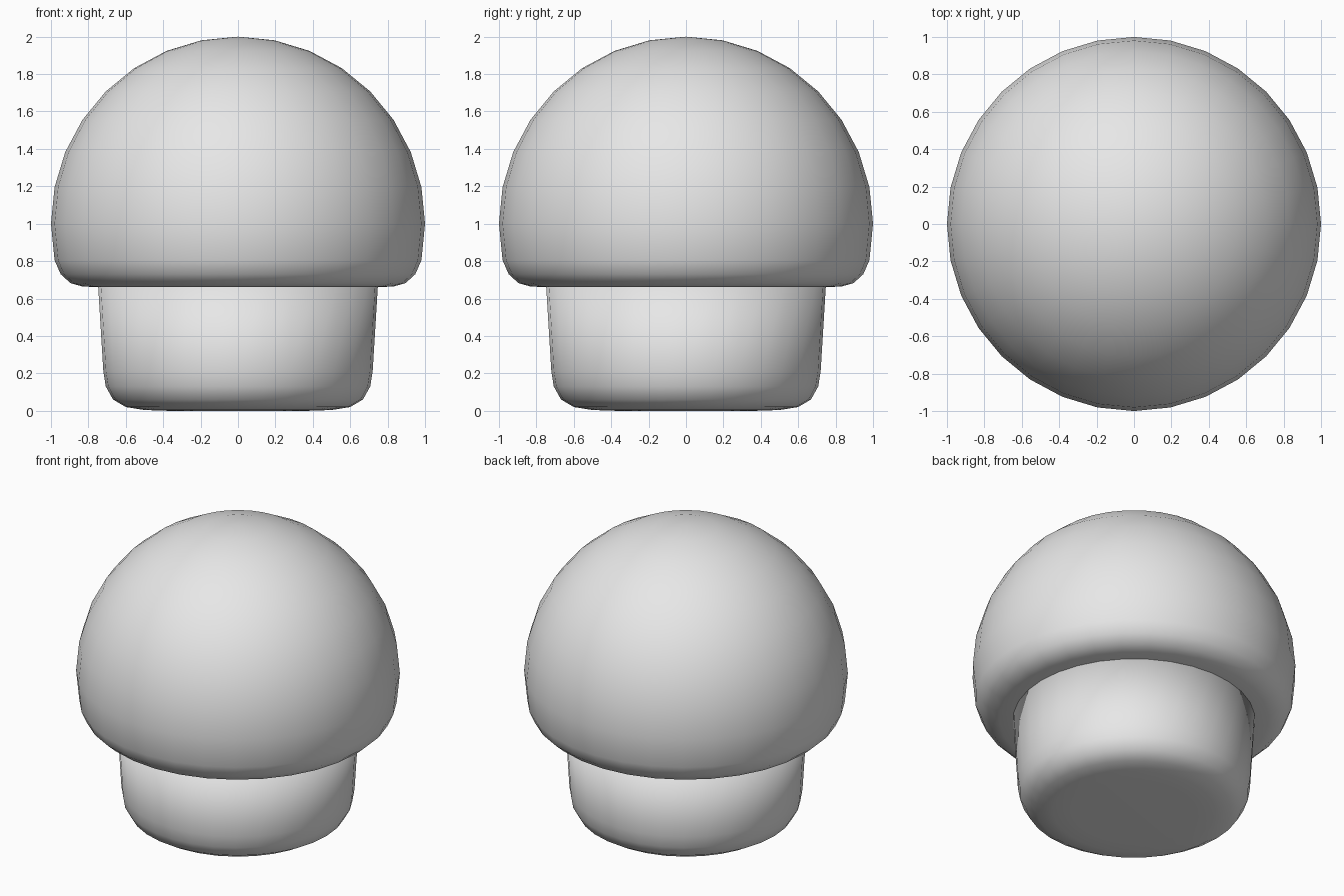
import bpy, bmesh, math

old = bpy.data.objects.get("Cube")
if old:
    bpy.data.objects.remove(old, do_unlink=True)

SEGMENTS = 32

grey = bpy.data.materials.new("plain grey")
grey.use_nodes = True
grey.diffuse_color = (0.8, 0.8, 0.8, 1)
grey.node_tree.nodes["Principled BSDF"].inputs["Base Color"].default_value = (0.8, 0.8, 0.8, 1)


def lathe(name, profile):
    """Spin a (radius, height) profile, listed bottom to top, around z."""
    bm = bmesh.new()
    verts = [bm.verts.new((r, 0, z)) for r, z in profile]
    edges = [bm.edges.new(pair) for pair in zip(verts, verts[1:])]
    bmesh.ops.spin(bm, geom=verts + edges, cent=(0, 0, 0), axis=(0, 0, 1),
                   angle=math.tau, steps=SEGMENTS, use_duplicate=False)
    bmesh.ops.remove_doubles(bm, verts=bm.verts, dist=0.0005)
    bmesh.ops.recalc_face_normals(bm, faces=bm.faces)
    for face in bm.faces:
        face.smooth = True
    mesh = bpy.data.meshes.new(name)
    bm.to_mesh(mesh)
    bm.free()
    mesh.materials.append(grey)
    obj = bpy.data.objects.new(name, mesh)
    bpy.context.collection.objects.link(obj)
    return obj


# Cap: a dome over a rounded rim and a flat underside
rim = [(0, 0.66), (0.7, 0.66), (0.83, 0.664), (0.895, 0.682), (0.948, 0.73)]
dome = [(math.cos(a), 1 + math.sin(a))
        for a in (math.pi * i / 16 for i in range(-1, 9))]
lathe("mushroom_cap", rim + dome)

# Stem: slightly flared, with a rounded foot
lathe("mushroom_stem", [(0, 0), (0.38, 0), (0.5, 0.004), (0.6, 0.02), (0.668, 0.06),
                        (0.707, 0.13), (0.72, 0.21), (0.748, 0.67), (0, 0.67)])
